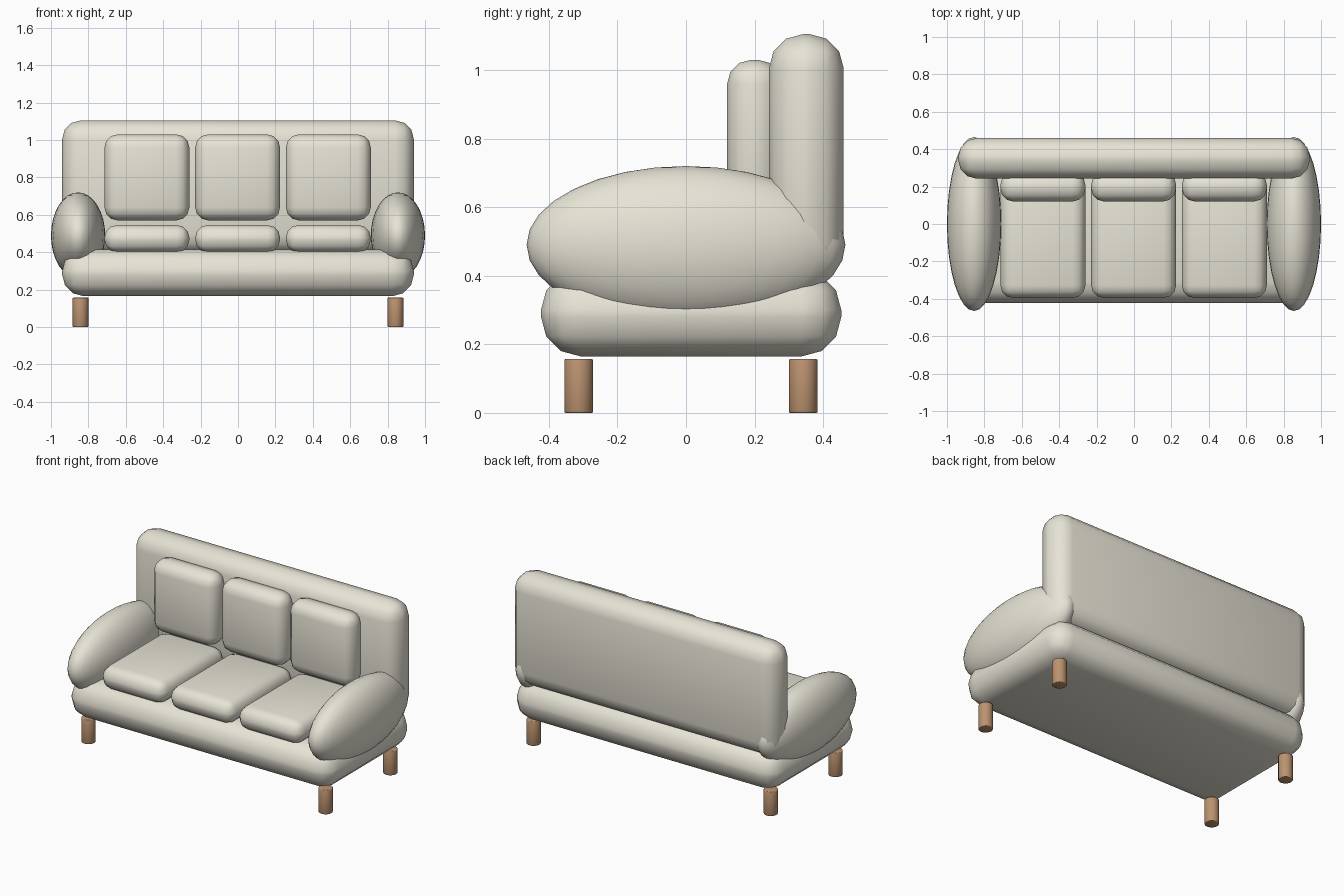
import bpy
from math import radians

if "Cube" in bpy.data.objects:
    bpy.data.objects.remove(bpy.data.objects["Cube"])


def material(name, color):
    m = bpy.data.materials.new(name)
    m.diffuse_color = (*color, 1)
    m.use_nodes = True
    m.node_tree.nodes["Principled BSDF"].inputs["Base Color"].default_value = m.diffuse_color
    return m


fabric = material("cream_fabric", (0.80, 0.77, 0.67))
wood = material("light_wood", (0.50, 0.29, 0.16))


def finish(name, mat, bevel=0, segments=3):
    ob = bpy.context.object
    ob.name = name
    ob.data.materials.append(mat)
    bpy.ops.object.transform_apply(location=False, rotation=False, scale=True)
    if bevel:
        mod = ob.modifiers.new("rounding", 'BEVEL')
        mod.width = bevel
        mod.segments = segments
        mod.limit_method = 'ANGLE'
        bpy.ops.object.modifier_apply(modifier=mod.name)
    bpy.ops.object.shade_smooth_by_angle(angle=radians(45))
    return ob


def pad(name, x, y, z, radius):
    """Rounded box from (min, max) ranges."""
    ranges = (x, y, z)
    bpy.ops.mesh.primitive_cube_add(size=1, location=[(a + b) / 2 for a, b in ranges])
    bpy.context.object.scale = [b - a for a, b in ranges]
    return finish(name, fabric, radius)


# Base and backrest
pad("base", (-0.94, 0.94), (-0.423, 0.453), (0.165, 0.415), 0.115)
pad("backrest", (-0.94, 0.94), (0.242, 0.46), (0.395, 1.105), 0.10)

# Three seat cushions and three back cushions
for label, cx in (("left", -0.487), ("middle", -0.002), ("right", 0.483)):
    span = (cx - 0.227, cx + 0.227)
    pad(label + "_seat_cushion", span, (-0.395, 0.26), (0.40, 0.545), 0.066)
    pad(label + "_back_cushion", span, (0.12, 0.28), (0.57, 1.03), 0.07)

# Bolster arms and legs, mirrored left and right
for side, s in (("left", -1), ("right", 1)):
    bpy.ops.mesh.primitive_uv_sphere_add(segments=32, ring_count=16, radius=1,
                                         location=(s * 0.855, 0, 0.49))
    bpy.context.object.scale = (0.145, 0.465, 0.23)
    finish(side + "_arm", fabric)
    for end, y in (("front", -0.313), ("back", 0.342)):
        bpy.ops.mesh.primitive_cylinder_add(vertices=24, radius=0.042, depth=0.157,
                                            location=(s * 0.842, y, 0.0785))
        finish(f"{side}_{end}_leg", wood, 0.004, 2)
